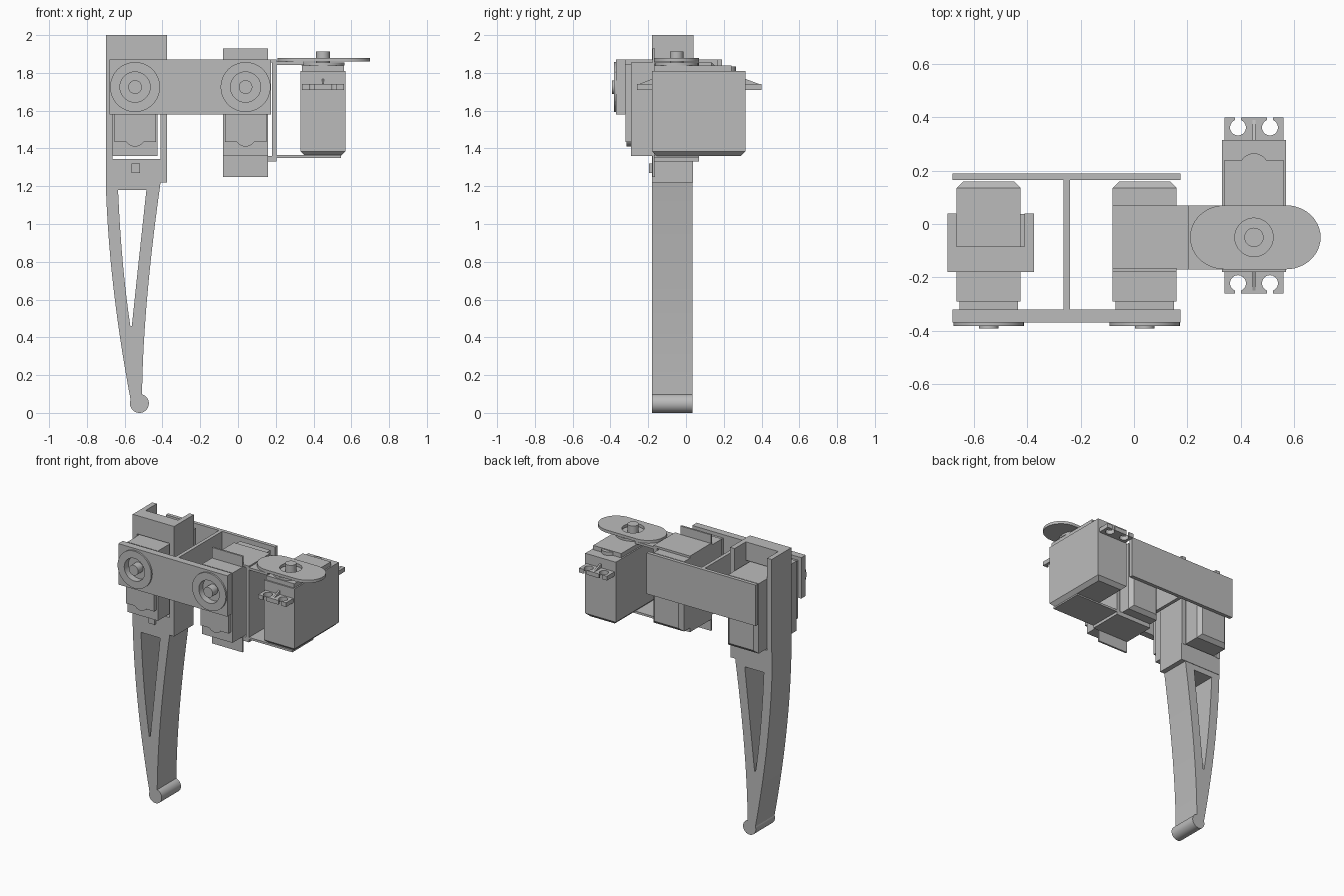
import bpy, bmesh, math
from mathutils import Matrix, Vector

if "Cube" in bpy.data.objects:
    bpy.data.objects.remove(bpy.data.objects["Cube"], do_unlink=True)

grey = bpy.data.materials.new("plain grey")
grey.use_nodes = True
GREY = (0.5, 0.5, 0.5, 1)
grey.diffuse_color = GREY
grey.node_tree.nodes["Principled BSDF"].inputs["Base Color"].default_value = GREY

FLAT = Matrix.Identity(4)                      # profile in x, y; depth along z
FRONT = Matrix.Rotation(math.pi / 2, 4, 'X')   # profile in x, z; depth along -y
parts = []


def rect(x0, x1, y0, y1):
    return [(x0, y0), (x1, y0), (x1, y1), (x0, y1)]


def circle(cx, cy, r, n=48):
    return [(cx + r * math.cos(2 * math.pi * i / n),
             cy + r * math.sin(2 * math.pi * i / n)) for i in range(n)]


def prism(name, loops, h0, h1, frame=FLAT, taper=0):
    """Extrude an outline (further loops are holes) from h0 to h1."""
    curve = bpy.data.curves.new(name, 'CURVE')
    curve.dimensions = '2D'
    curve.fill_mode = 'BOTH'
    curve.extrude = (h1 - h0) / 2
    for loop in loops:
        s = curve.splines.new('POLY')
        s.points.add(len(loop) - 1)
        for p, (x, y) in zip(s.points, loop):
            p.co = (x, y, 0, 1)
        s.use_cyclic_u = True
    temp = bpy.data.objects.new(name + "_profile", curve)
    bpy.context.collection.objects.link(temp)
    dg = bpy.context.evaluated_depsgraph_get()
    mesh = bpy.data.meshes.new_from_object(temp.evaluated_get(dg))
    bpy.data.objects.remove(temp, do_unlink=True)
    bpy.data.curves.remove(curve)
    bm = bmesh.new()
    bm.from_mesh(mesh)
    bmesh.ops.remove_doubles(bm, verts=bm.verts, dist=0.0001)
    if taper:
        mid = sum((v.co for v in bm.verts), Vector()) / len(bm.verts)
        for v in bm.verts:
            if v.co.z < 0:
                v.co.x -= math.copysign(taper, v.co.x - mid.x)
                v.co.y -= math.copysign(taper, v.co.y - mid.y)
    bmesh.ops.recalc_face_normals(bm, faces=bm.faces)
    bm.transform(frame @ Matrix.Translation((0, 0, (h0 + h1) / 2)))
    bm.to_mesh(mesh)
    bm.free()
    mesh.name = name
    mesh.materials.clear()
    mesh.materials.append(grey)
    ob = bpy.data.objects.new(name, mesh)
    bpy.context.collection.objects.link(ob)
    parts.append(ob)
    return ob


def servo(name, frame):
    """Servo with its shaft on local z and its case running along local x."""
    w = 0.12
    prism(name + "_base", [rect(-0.13, 0.365, -w, w)], 0, 0.025, frame, 0.025)
    prism(name + "_case", [rect(-0.13, 0.365, -w, w)], 0.025, 0.45, frame)
    prism(name + "_gear_cover", [rect(-0.12, 0.29, -0.11, 0.11)], 0.45, 0.48, frame)
    prism(name + "_gear_bump", [circle(0.26, 0, 0.055)], 0.45, 0.475, frame)
    prism(name + "_collar", [circle(0, 0, 0.115)], 0.48, 0.495, frame)
    prism(name + "_shaft", [circle(0, 0, 0.036)], 0.495, 0.552, frame)


def place(x_axis, y_axis, z_axis, origin):
    m = Matrix((x_axis, y_axis, z_axis)).transposed().to_4x4()
    m.translation = origin
    return m


# Three servos
leg_x, mid_x, axle_z = -0.545, 0.04, 1.725
for name, x in (("knee_servo", leg_x), ("middle_servo", mid_x)):
    servo(name, place((0, 0, -1), (1, 0, 0), (0, -1, 0), (x, 0.16, axle_z)))
hip = place((0, 1, 0), (-1, 0, 0), (0, 0, 1), (0.45, -0.05, 1.36))
servo("hip_servo", hip)


# Hip servo mounting ears with open keyhole slots
def ear_edge(end, hole, sign):
    pts = [(end, -0.11 * sign)]
    for c in (-0.06, 0.06):
        out = math.copysign(1, end - hole)
        for i in range(17):
            a = math.radians(22 + i * 316 / 16)
            p = (hole + out * 0.03 * math.cos(a), sign * (c - 0.03 * math.sin(a)))
            if i == 0:
                pts.append((end, p[1]))
            pts.append(p)
        pts.append((end, p[1]))
    return pts + [(end, 0.11 * sign)]


prism("hip_servo_ears", [ear_edge(0.45, 0.412, 1) + ear_edge(-0.21, -0.172, -1)],
      0.35, 0.38, hip)
side = hip @ FRONT
for name, a, b in (("rear_ear_rib", 0.36, 0.44), ("front_ear_rib", -0.125, -0.2)):
    prism(name, [[(a, 0.38), (b, 0.38), (a, 0.41)]], -0.006, 0.006, side)

# Oval horn on the hip shaft
oval = []
for cx, start in ((0.57, -90), (0.34, 90)):
    for i in range(25):
        a = math.radians(start + i * 7.5)
        oval.append((cx + 0.13 * math.cos(a), -0.05 + 0.12 * math.sin(a)))
prism("hip_horn", [oval, circle(0.45, -0.05, 0.072)], 1.86, 1.88)

# Hip bracket joining the hip servo to the middle servo
bracket = [("upright", 0.18, 0.205, 1.33, 1.87), ("top_cover", -0.08, 0.2, 1.855, 1.87),
           ("bottom_cover", -0.08, 0.2, 1.33, 1.36), ("top_arm", 0.2, 0.35, 1.843, 1.86),
           ("bottom_arm", 0.2, 0.545, 1.35, 1.365)]
for name, x0, x1, z0, z1 in bracket:
    prism("hip_bracket_" + name, [rect(x0, x1, z0, z1)], -0.07, 0.17, FRONT)
prism("middle_servo_flange", [rect(-0.08, 0.16, 1.25, 1.93)], 0.165, 0.178, FRONT)

# Thigh link: two side plates, a cross rib and the round horns
outline = rect(-0.68, 0.175, 1.58, 1.87)
holes = [circle(x, axle_z, 0.08) for x in (leg_x, mid_x)]
prism("thigh_front_plate", [outline] + holes, 0.32, 0.37, FRONT)
prism("thigh_back_plate", [outline], -0.19, -0.165, FRONT)
prism("thigh_rib", [rect(-0.265, -0.24, 1.58, 1.87)], -0.165, 0.32, FRONT)
for name, x in (("knee_horn", leg_x), ("middle_horn", mid_x)):
    prism(name, [circle(x, axle_z, 0.132), circle(x, axle_z, 0.08)], 0.37, 0.382, FRONT)

# Knee cradle around the servo
for name, x0, x1 in (("right", -0.70, -0.665), ("left", -0.41, -0.375)):
    prism("cradle_%s_wall" % name, [rect(x0, x1, 1.34, 2)], -0.04, 0.18, FRONT)
prism("cradle_top_wall", [rect(-0.665, -0.41, 1.87, 2)], 0.085, 0.18, FRONT)
prism("cradle_floor", [rect(-0.70, -0.375, 1.22, 1.345)], -0.038, 0.18, FRONT)
prism("cradle_peg", [rect(-0.565, -0.518, 1.27, 1.32)], 0.18, 0.195, FRONT)


# Shin with a long curved window
def bend(a, b, c, n=14):
    """Smooth arc from a to c, pulled towards b."""
    a, b, c = Vector(a), Vector(b), Vector(c)
    return [tuple(a * (1 - t) ** 2 + b * 2 * t * (1 - t) + c * t * t)
            for t in (i / n for i in range(n + 1))]


shin = (bend((-0.70, 1.22), (-0.685, 0.68), (-0.565, 0.05))
        + bend((-0.508, 0.08), (-0.505, 0.55), (-0.41, 1.22)))
window = (bend((-0.635, 1.18), (-0.618, 0.78), (-0.57, 0.46))
          + bend((-0.562, 0.46), (-0.535, 0.72), (-0.485, 1.18)))
prism("shin", [shin, window], -0.035, 0.18, FRONT)
prism("foot", [circle(-0.522, 0.05, 0.05)], -0.035, 0.18, FRONT)

# Smooth rounded sides, keep edges crisp
bpy.ops.object.select_all(action='DESELECT')
for ob in parts:
    ob.select_set(True)
bpy.context.view_layer.objects.active = parts[0]
bpy.ops.object.shade_smooth_by_angle(angle=math.radians(30))
